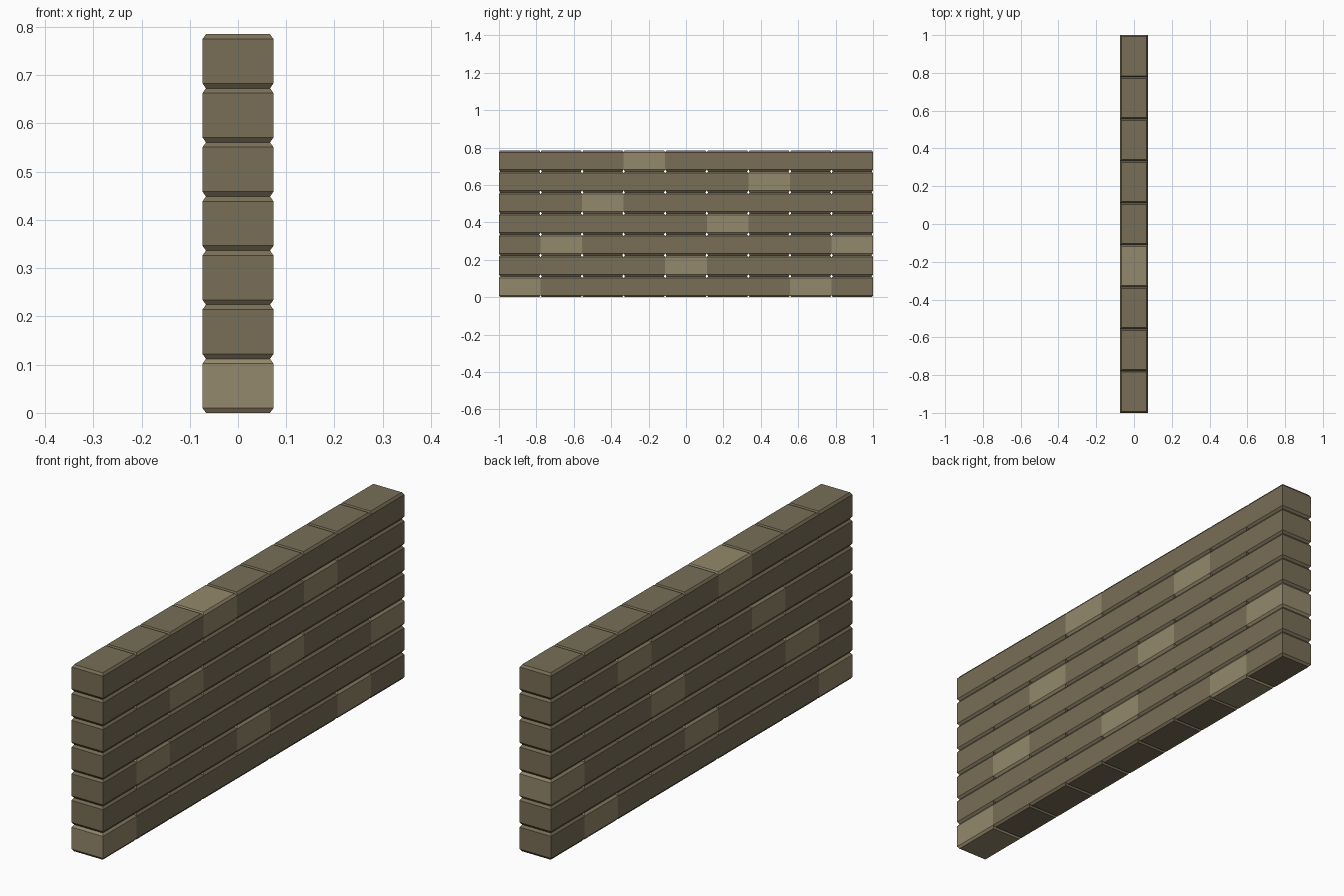
import bpy, bmesh

if "Cube" in bpy.data.objects:
    bpy.data.objects.remove(bpy.data.objects["Cube"])

ROWS, COLS = 7, 9
LENGTH, WIDTH, HEIGHT = 2 / COLS, 0.147, 0.785 / 7
CHAMFER = 0.01


def brick_mesh(name, colour):
    """Block whose top and bottom rims are chamfered on all four sides."""
    bm = bmesh.new()
    bmesh.ops.create_cube(bm, size=1)
    bmesh.ops.scale(bm, vec=(WIDTH, LENGTH, HEIGHT - 2 * CHAMFER), verts=bm.verts)
    bm.normal_update()
    caps = [f for f in bm.faces if abs(f.normal.z) > 0.9]
    bmesh.ops.inset_individual(bm, faces=caps, thickness=CHAMFER, depth=CHAMFER)
    mesh = bpy.data.meshes.new(name)
    bm.to_mesh(mesh)
    bm.free()
    mat = bpy.data.materials.new(name)
    mat.diffuse_color = (*colour, 1)
    mat.use_nodes = True
    mat.node_tree.nodes["Principled BSDF"].inputs["Base Color"].default_value = mat.diffuse_color
    mesh.materials.append(mat)
    return mesh


dark = brick_mesh("dark_brick", (0.19, 0.156, 0.095))
light = brick_mesh("light_brick", (0.296, 0.246, 0.15))

# Stacked courses, with pale bricks scattered in a repeating pattern
for row in range(ROWS):
    for col in range(COLS):
        pale = (col - 4 * row) % 7 == 0
        brick = bpy.data.objects.new(f"brick_row{row + 1}_{col + 1}", light if pale else dark)
        brick.location = (0, -1 + (col + 0.5) * LENGTH, (row + 0.5) * HEIGHT)
        bpy.context.collection.objects.link(brick)
